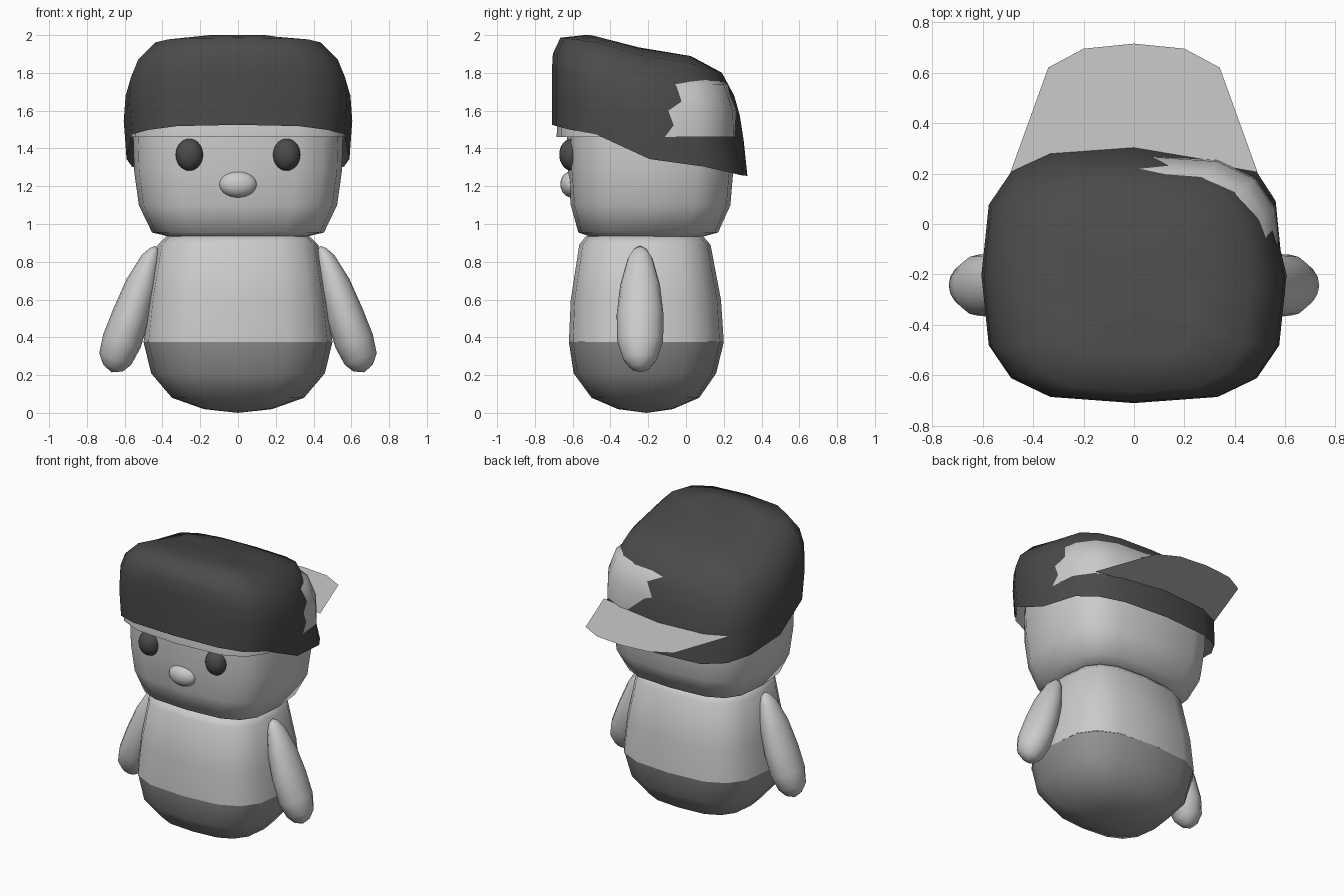
import bpy, bmesh, math
from mathutils import Vector

if "Cube" in bpy.data.objects:
    bpy.data.objects.remove(bpy.data.objects["Cube"])

SIDES = 16


def material(name, v):
    m = bpy.data.materials.new(name)
    m.diffuse_color = (v, v, v, 1)
    m.use_nodes = True
    m.node_tree.nodes["Principled BSDF"].inputs["Base Color"].default_value = m.diffuse_color
    return m


DARK, MID = material("dark", 0.07), material("mid", 0.3)


def sup(v, n):
    return math.copysign(abs(v) ** (2 / n), v)


def ring(z, hx, y0, y1, n, x0=0.0):
    """Rounded-square loop, half width hx, spanning y0..y1."""
    pts = []
    for i in range(SIDES):
        t = 2 * math.pi * i / SIDES
        c, s = math.cos(t), math.sin(t)
        c, s = (0 if abs(c) < 1e-6 else c), (0 if abs(s) < 1e-6 else s)
        pts.append(Vector((x0 + hx * sup(c, n), (y0 + y1) / 2 + (y1 - y0) / 2 * sup(s, n), z)))
    return pts


def loft(name, rings, start=None, end=None, mat=None, angle=60):
    """Skin a stack of loops; start / end are optional closing points."""
    bm = bmesh.new()
    loops = [[bm.verts.new(p) for p in r] for r in rings]
    k = len(loops[0])
    for a, b in zip(loops, loops[1:]):
        for i in range(k):
            bm.faces.new((a[i], a[(i + 1) % k], b[(i + 1) % k], b[i]))
    for tip, loop, flip in ((start, loops[0], True), (end, loops[-1], False)):
        if tip is not None:
            v = bm.verts.new(tip)
            for i in range(k):
                p, q = loop[i], loop[(i + 1) % k]
                bm.faces.new((q, p, v) if flip else (p, q, v))
    bmesh.ops.recalc_face_normals(bm, faces=bm.faces)
    me = bpy.data.meshes.new(name)
    bm.to_mesh(me)
    bm.free()
    ob = bpy.data.objects.new(name, me)
    bpy.context.collection.objects.link(ob)
    if mat:
        me.materials.append(mat)
    smooth(ob, angle)
    return ob


def smooth(ob, angle=60):
    bpy.ops.object.select_all(action='DESELECT')
    ob.select_set(True)
    bpy.context.view_layer.objects.active = ob
    bpy.ops.object.shade_smooth_by_angle(angle=math.radians(angle))


def lerp(table, x):
    """Piecewise linear lookup."""
    if x <= table[0][0]:
        return table[0][1]
    for (a, va), (b, vb) in zip(table, table[1:]):
        if x <= b:
            return va + (vb - va) * (x - a) / (b - a)
    return table[-1][1]


# Body: darker lower part and lighter upper part
lower = [(0.02, 0.18, -0.36, -0.07), (0.08, 0.35, -0.50, 0.07),
         (0.21, 0.46, -0.595, 0.16), (0.375, 0.50, -0.62, 0.20)]
upper = [(0.375, 0.50, -0.62, 0.20), (0.60, 0.475, -0.61, 0.185),
         (0.89, 0.425, -0.565, 0.13), (0.935, 0.38, -0.53, 0.09)]
loft("lower_body", [ring(*r, 2.9) for r in lower], start=(0, -0.21, 0.0), mat=MID)
loft("upper_body", [ring(*r, 3.0) for r in upper], end=(0, -0.21, 0.945))

# Head
head = [(0.925, 0.33, -0.48, 0.06), (0.955, 0.455, -0.57, 0.17),
        (1.10, 0.525, -0.61, 0.235), (1.28, 0.55, -0.625, 0.25),
        (1.46, 0.555, -0.63, 0.25), (1.62, 0.54, -0.62, 0.23),
        (1.74, 0.45, -0.53, 0.14), (1.79, 0.25, -0.34, -0.04)]
loft("head", [ring(*r, 3.3) for r in head], start=(0, -0.21, 0.92), end=(0, -0.2, 1.8))

# Cap crown, open at the bottom, mostly under the hair
crown = [(1.46, 0.58, -0.685, 0.275), (1.60, 0.575, -0.68, 0.27),
         (1.74, 0.53, -0.62, 0.22), (1.82, 0.40, -0.48, 0.10),
         (1.85, 0.20, -0.30, -0.08)]
loft("cap_crown", [ring(*r, 3.3, 0.008) for r in crown], end=(0, -0.2, 1.855))

# Flat cap brim pointing backwards
half = [(0.0, 0.715), (0.20, 0.695), (0.34, 0.62), (0.49, 0.205)]
outline = [(-x, y) for x, y in reversed(half)] + half[1:]
outline += [(0.35, 0.23), (0, 0.255), (-0.35, 0.23)]
bm = bmesh.new()
f = bm.faces.new([bm.verts.new((x, y, 1.46)) for x, y in reversed(outline)])
bm.normal_update()
bmesh.ops.triangulate(bm, faces=[f])
me = bpy.data.meshes.new("cap_brim")
bm.to_mesh(me)
bm.free()
bpy.context.collection.objects.link(bpy.data.objects.new("cap_brim", me))

# Hair shell: hem dips towards the back, top slopes down from the front
HEM = [(-0.71, 1.525), (-0.62, 1.50), (-0.45, 1.47), (-0.25, 1.36),
       (-0.02, 1.295), (0.16, 1.31), (0.25, 1.26), (0.32, 1.255)]
TOP = [(-0.71, 2.02), (-0.50, 2.0), (-0.23, 1.925), (0.02, 1.89), (0.30, 1.80)]
hair = [(0.0, 0.59, -0.71, 0.325), (0.35, 0.605, -0.71, 0.305),
        (0.58, 0.595, -0.71, 0.285), (0.76, 0.555, -0.705, 0.255),
        (0.94, 0.46, -0.665, 0.19), (1.0, 0.26, -0.52, 0.03)]
base = ring(0, *hair[0][1:], 3.2)
loops = []
for k, r in enumerate(hair):
    loop = ring(*r, 3.2)
    for i, p in enumerate(loop):
        low, high = lerp(HEM, base[i].y), lerp(TOP, p.y)
        p.z = low + r[0] * (high - low)
        # sunken back corner lets the cap show through
        if k in (1, 2, 3) and i in (1, 2, 3):
            p.x *= 0.94
            p.y = -0.2 + (p.y + 0.2) * 0.94
    loops.append(loop)
loft("hair", loops, end=(0, -0.25, 1.935), mat=DARK)


# Face features
def ball(name, loc, size, mat=None):
    bpy.ops.mesh.primitive_uv_sphere_add(segments=24, ring_count=14, radius=1, location=loc)
    ob = bpy.context.object
    ob.name = name
    ob.scale = size
    bpy.ops.object.transform_apply(location=False, rotation=False, scale=True)
    if mat:
        ob.data.materials.append(mat)
    smooth(ob)


for s, side in ((-1, "left"), (1, "right")):
    ball(side + "_eye", (s * 0.257, -0.605, 1.367), (0.073, 0.066, 0.085), DARK)
ball("nose", (0, -0.605, 1.21), (0.10, 0.06, 0.07))

# Arms: tapered tubes hanging outwards (x, z, half thickness, half depth)
ARM = [(0.442, 0.865, 0.025, 0.035), (0.462, 0.82, 0.05, 0.065),
       (0.51, 0.68, 0.085, 0.105), (0.565, 0.52, 0.10, 0.124),
       (0.615, 0.38, 0.105, 0.122), (0.65, 0.285, 0.09, 0.09),
       (0.662, 0.238, 0.055, 0.05)]
for s, side in ((-1, "left"), (1, "right")):
    rings = []
    for x, z, w, d in ARM:
        rings.append([Vector((s * (x + 0.94 * w * math.cos(t)), -0.243 + d * math.sin(t),
                              z + 0.34 * w * math.cos(t)))
                      for t in (2 * math.pi * i / SIDES for i in range(SIDES))])
    loft(side + "_arm", rings, start=(s * 0.435, -0.243, 0.885), end=(s * 0.67, -0.243, 0.215), angle=80)
